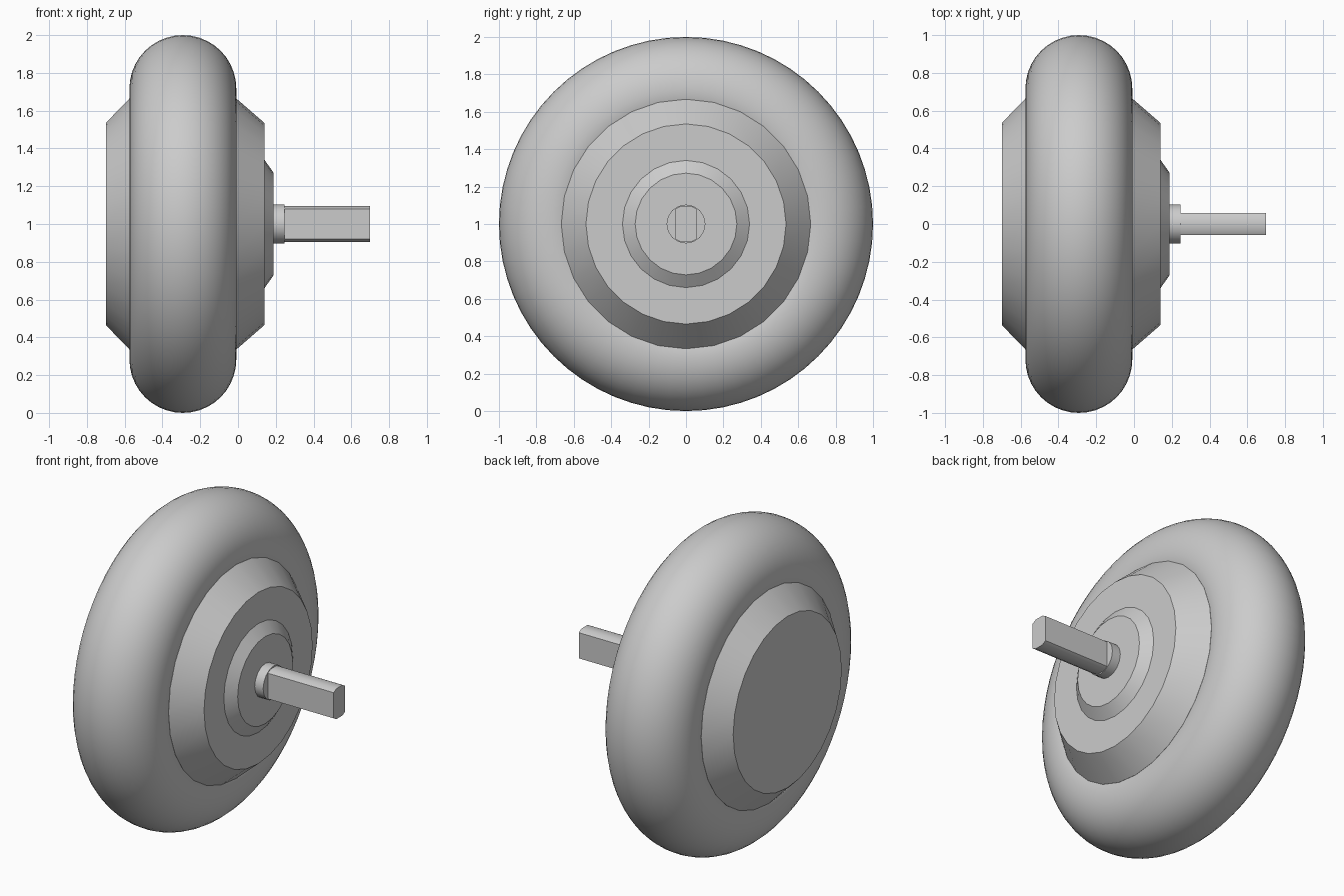
import bpy
import bmesh
from math import sin, cos, pi, radians

cube = bpy.data.objects.get("Cube")
if cube:
    bpy.data.objects.remove(cube, do_unlink=True)

grey = bpy.data.materials.new("plain grey")
grey.use_nodes = True
COLOUR = (0.6, 0.6, 0.6, 1)
grey.diffuse_color = COLOUR
grey.node_tree.nodes["Principled BSDF"].inputs["Base Color"].default_value = COLOUR

AXLE_HEIGHT = 1.0
TYRE_X = -0.292


def loft(name, rings, closed=False):
    """Bridge equal rings of points; cap the ends, or join them if closed."""
    bm = bmesh.new()
    loops = [[bm.verts.new(p) for p in ring] for ring in rings]
    pairs = list(zip(loops, loops[1:]))
    if closed:
        pairs.append((loops[-1], loops[0]))
    else:
        bm.faces.new(loops[0])
        bm.faces.new(loops[-1])
    for a, b in pairs:
        for i in range(len(a)):
            j = (i + 1) % len(a)
            bm.faces.new((a[i], a[j], b[j], b[i]))
    bmesh.ops.recalc_face_normals(bm, faces=bm.faces)
    mesh = bpy.data.meshes.new(name)
    bm.to_mesh(mesh)
    bm.free()
    mesh.materials.append(grey)
    obj = bpy.data.objects.new(name, mesh)
    obj.location.z = AXLE_HEIGHT
    bpy.context.collection.objects.link(obj)
    bpy.ops.object.select_all(action="DESELECT")
    obj.select_set(True)
    bpy.context.view_layer.objects.active = obj
    bpy.ops.object.shade_smooth_by_angle(angle=radians(30))
    return obj


def lathe(name, profile, sides, closed=False):
    """Turn (x, radius) points around the axle."""
    angles = [2 * pi * i / sides for i in range(sides)]
    rings = [[(x, r * sin(a), r * cos(a)) for a in angles] for x, r in profile]
    return loft(name, rings, closed)


# Tyre: half-round tread with short side walls running into the hub
half_width = 0.283
tread = [(TYRE_X - half_width * cos(pi * i / 20),
          1 - half_width + half_width * sin(pi * i / 20)) for i in range(21)]
walls = [(TYRE_X + 0.278, 0.65), (TYRE_X + 0.25, 0.6),
         (TYRE_X - 0.25, 0.6), (TYRE_X - 0.278, 0.65)]
lathe("tyre", tread + walls, 64, closed=True)

# Hub with bevelled rims on both sides
lathe("hub", [(-0.70, 0.535), (-0.572, 0.667), (-0.012, 0.667), (0.14, 0.535)], 28)

# Raised boss and collar around the axle
lathe("boss", [(0.12, 0.34), (0.14, 0.34), (0.188, 0.272)], 24)
lathe("collar", [(0.17, 0.104), (0.246, 0.104)], 16)

# Axle: round bar with two flats
quarter = [(0.057, 0.08), (0.03, 0.095)]
section = quarter + [(-y, z) for y, z in reversed(quarter)]
section += [(-y, -z) for y, z in section]
loft("axle", [[(x, y, z) for y, z in section] for x in (0.2, 0.70)])
